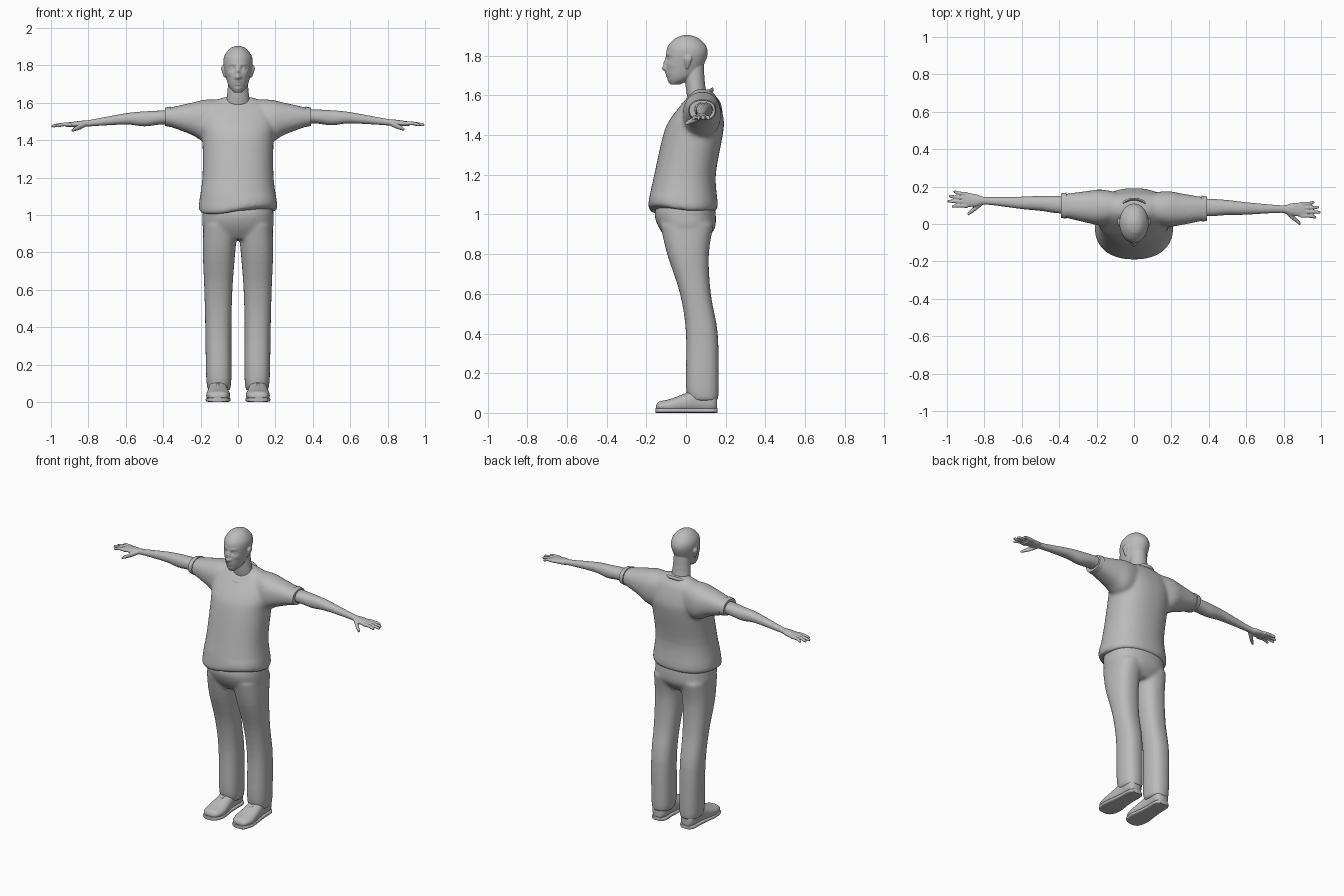
import bpy, bmesh, math
from mathutils import Vector, Matrix

if "Cube" in bpy.data.objects:
    bpy.data.objects.remove(bpy.data.objects["Cube"])

grey = bpy.data.materials.new("plain grey")
grey.use_nodes = True
colour = (.5, .5, .5, 1)
grey.diffuse_color = colour
grey.node_tree.nodes["Principled BSDF"].inputs["Base Color"].default_value = colour
SIDES = {"left": 1, "right": -1}


def catmull_rom(a, b, c, d, t):
    """Point on the smooth curve between b and c."""
    return b + (c - a) * (t / 2) + (a * 2 - b * 5 + c * 4 - d) * (t * t / 2) + (b * 3 - a - c * 3 + d) * (t ** 3 / 2)


def resample(rows, steps):
    """Smoothly fill in sections between the given rows."""
    rows = [Vector(row) for row in rows]
    padded = [rows[0]] + rows + [rows[-1]]
    filled = [catmull_rom(*padded[i:i + 4], k / steps) for i in range(len(rows) - 1) for k in range(steps)]
    return filled + [rows[-1]]


def signed_power(value, exponent):
    return math.copysign(abs(value) ** exponent, value)


def skin(bm, rings, closed=False):
    """Join neighbouring rings with quads, then cap the ends unless the rings form a loop."""
    count = len(rings[0])
    following = rings[1:] + rings[:1] if closed else rings[1:]
    for ring, other in zip(rings, following):
        for k in range(count):
            n = (k + 1) % count
            bm.faces.new((ring[k], ring[n], other[n], other[k]))
    if not closed:
        bm.faces.new(rings[0])
        bm.faces.new(rings[-1])


def loft(bm, axis, rows, power=2, segments=32, steps=4, side=1, move=None):
    """Skin rounded sections; a row is (position, low u, high u, low v, high v)."""
    along = "xyz".index(axis)
    across, up = [i for i in range(3) if i != along]
    rings = []
    for position, low_u, high_u, low_v, high_v in resample(rows, steps):
        ring = []
        for k in range(segments):
            angle = math.tau * k / segments
            p = Vector()
            p[along] = position
            p[across] = (low_u + high_u) / 2 + (high_u - low_u) / 2 * signed_power(math.cos(angle), 2 / power)
            p[up] = (low_v + high_v) / 2 + (high_v - low_v) / 2 * signed_power(math.sin(angle), 2 / power)
            p.x *= side
            ring.append(bm.verts.new(move(p) if move else p))
        rings.append(ring)
    skin(bm, rings)


def symmetric(rows):
    """Rows given by height, half width, front and back."""
    return [(height, -half, half, front, back) for height, half, front, back in rows]


def finish(bm, name, voxel=0, soften=0):
    """Make an object, fusing its volumes when a voxel size is given."""
    bmesh.ops.recalc_face_normals(bm, faces=bm.faces)
    mesh = bpy.data.meshes.new(name)
    bm.to_mesh(mesh)
    bm.free()
    mesh.materials.append(grey)
    part = bpy.data.objects.new(name, mesh)
    bpy.context.scene.collection.objects.link(part)
    bpy.ops.object.select_all(action="DESELECT")
    part.select_set(True)
    bpy.context.view_layer.objects.active = part
    bpy.ops.object.shade_smooth_by_angle(angle=math.radians(50))
    if voxel:
        fuse = part.modifiers.new("fuse", "REMESH")
        fuse.mode = "VOXEL"
        fuse.voxel_size = voxel
        fuse.use_smooth_shade = True
        smooth = part.modifiers.new("soften", "SMOOTH")
        smooth.iterations = soften


# Face features as soft bumps: x, height from the eyes, x size, z size, depth
EYE_LINE = 1.785
FEATURES = {
    "nose tip": (0, -.05, .012, .012, .024),
    "nose bridge": (0, -.02, .01, .02, .013),
    "nostril": (.014, -.05, .006, .006, .008),
    "eye socket": (.03, 0, .015, .01, -.013),
    "brow": (.03, .02, .02, .007, .004),
    "cheek": (.045, -.03, .014, .012, .004),
    "upper lip": (0, -.073, .018, .005, .007),
    "lower lip": (0, -.087, .016, .005, .006),
    "chin": (0, -.11, .02, .01, .005),
}


def shape_face(p):
    if p.y < 0:
        for x, rise, wide, tall, depth in FEATURES.values():
            sideways = (abs(p.x) - x) / wide
            upward = (p.z - EYE_LINE - rise) / tall
            p.y -= depth * math.exp(-sideways ** 2 - upward ** 2)
    return p


# Head, neck, ears and eyes
head = bmesh.new()
skull = symmetric([(1.655, .02, -.08, -.03), (1.68, .044, -.09, .02), (1.72, .06, -.1, .07),
                   (1.8, .077, -.1, .107), (1.85, .073, -.09, .1), (1.89, .043, -.05, .06),
                   (1.904, .01, -.01, .02)])
loft(head, "z", skull, segments=96, steps=8, move=shape_face)
loft(head, "z", symmetric([(1.53, .08, .02, .14), (1.63, .06, 0, .1), (1.75, .05, -.01, .09)]))
for side in SIDES.values():
    loft(head, "z", [(1.735, .065, .075, 0, .01), (1.78, .07, .09, -.01, .03), (1.8, .07, .085, 0, .025)],
         segments=16, side=side)
    eyeball = Matrix.Translation((side * .03, -.076, EYE_LINE)) @ Matrix.Scale(.013, 4)
    bmesh.ops.create_uvsphere(head, u_segments=24, v_segments=16, radius=1, matrix=eyeball)
finish(head, "head_and_neck", voxel=.0045, soften=1)


def wave_hem(p):
    """Let the front of the hem hang unevenly."""
    if p.y < 0 and p.z < 1.1:
        p.z += .018 * math.sin(p.x * 11) * min(1, -p.y * 10)
    return p


# Shirt with short sleeves
shirt = bmesh.new()
torso = symmetric([(1.02, .2, -.17, .15), (1.05, .21, -.19, .16), (1.2, .19, -.16, .15),
                   (1.4, .19, -.115, .185), (1.48, .2, -.08, .19), (1.57, .19, -.01, .165),
                   (1.61, .13, .025, .14), (1.63, .07, .04, .12)])
loft(shirt, "z", torso, power=2.3, segments=64, move=wave_hem)
for name, side in SIDES.items():
    def set_back(p, shift=-side * .008):
        p.y += shift * min(1, abs(p.x) * 3)
        return p

    loft(shirt, "x", [(.06, .02, .16, 1.42, 1.615), (.17, -.01, .18, 1.39, 1.617), (.25, 0, .17, 1.43, 1.6),
                      (.385, .03, .15, 1.48, 1.57)], power=2.3, side=side, move=set_back)
    # Rolled band at the sleeve end
    band = bmesh.new()
    loft(band, "x", [(.36, .02, .16, 1.47, 1.58), (.39, .025, .155, 1.476, 1.574)],
         power=2.3, side=side, move=set_back)
    finish(band, name + "_sleeve_band")
finish(shirt, "shirt", voxel=.011, soften=4)

# Neckline: a tilted ring, low at the front
neckline = bmesh.new()
rings = []
for i in range(48):
    c, s = math.cos(math.tau * i / 48), math.sin(math.tau * i / 48)
    middle = Vector((.083 * c, .058 + .075 * s, 1.59 + .038 * s))
    outward = Vector((c, s, 0)) * .007
    upward = Vector((0, 0, .012))
    angles = [math.tau * j / 8 for j in range(8)]
    rings.append([neckline.verts.new(middle + outward * math.cos(a) + upward * math.sin(a)) for a in angles])
skin(neckline, rings, closed=True)
finish(neckline, "neckline")

# Trousers: hips and two legs
trousers = bmesh.new()
hips = symmetric([(.87, .13, -.09, .1), (.93, .186, -.135, .145), (1, .19, -.158, .15), (1.07, .185, -.14, .14)])
loft(trousers, "z", hips, power=2.3, segments=48)
leg = [(.06, .045, .16, .02, .16), (.13, .035, .17, 0, .165), (.4, .035, .175, 0, .16),
       (.6, .03, .18, -.03, .125), (.8, .015, .188, -.095, .115), (.95, 0, .185, -.13, .14)]
for side in SIDES.values():
    loft(trousers, "z", leg, power=2.4, segments=48, side=side)
finish(trousers, "trousers", voxel=.011, soften=4)

# Arm and hand sections, with heights measured from the wrist
WRIST = 1.49
ARM = [(.25, .05, .14, -.01, .08), (.4, .042, .135, 0, .075), (.5, .048, .128, -.01, .07),
       (.6, .05, .116, 0, .06), (.79, .06, .1, -.01, .025), (.84, .046, .11, -.015, .02),
       (.915, .036, .117, -.014, .01)]
THUMB = [(.81, .055, .085, -.01, .015), (.85, .02, .05, -.03, 0), (.89, -.01, .01, -.04, -.025)]
FINGER_TIPS = (.975, .997, .99, .965)
SHOE = [(-.15, .085, .135, .02, .04), (-.135, .057, .157, .01, .057), (-.08, .042, .17, 0, .07),
        (0, .052, .162, 0, .1), (.06, .056, .155, 0, .13), (.13, .056, .152, 0, .12),
        (.155, .075, .135, .01, .09)]

for name, side in SIDES.items():
    def swing(p, side=side):
        """Lift to shoulder height and carry the right arm a little further back."""
        p.z += WRIST
        if side < 0:
            p.y += .075 * (abs(p.x) - .2)
            p.z -= .006
        return p

    arm = bmesh.new()
    loft(arm, "x", ARM, power=2.2, side=side, move=swing)
    loft(arm, "x", THUMB, segments=12, side=side, move=swing)
    for number, tip in enumerate(FINGER_TIPS):
        root = .043 + .022 * number
        end = root + .004 * (number - 1.5)
        loft(arm, "x", [(.89, root - .01, root + .01, -.012, .01), (.935, root - .01, root + .01, -.01, .01),
                        (tip - .008, end - .008, end + .008, -.016, .001),
                        (tip, end - .004, end + .004, -.013, -.004)], segments=12, side=side, move=swing)
    finish(arm, name + "_arm", voxel=.0045, soften=1)

    shoe = bmesh.new()
    loft(shoe, "y", SHOE, power=2.3, side=side)
    finish(shoe, name + "_shoe")

    # The sole follows the shoe outline, slightly wider
    sole = bmesh.new()
    loft(sole, "y", [(y * 1.02, low - .003, high + .003, 0, .024) for y, low, high, _, _ in SHOE],
         power=4, side=side)
    finish(sole, name + "_sole")

    laces = bmesh.new()
    for k in range(4):
        y, z = -.05 + k * .018, .07 + k * .0085
        loft(laces, "x", [(.106 + reach * .028, y - .004, y + .004, z - abs(reach) * .01, z + .01 - abs(reach) * .01)
                          for reach in (-1, 0, 1)], segments=8, side=side)
    finish(laces, name + "_laces")
